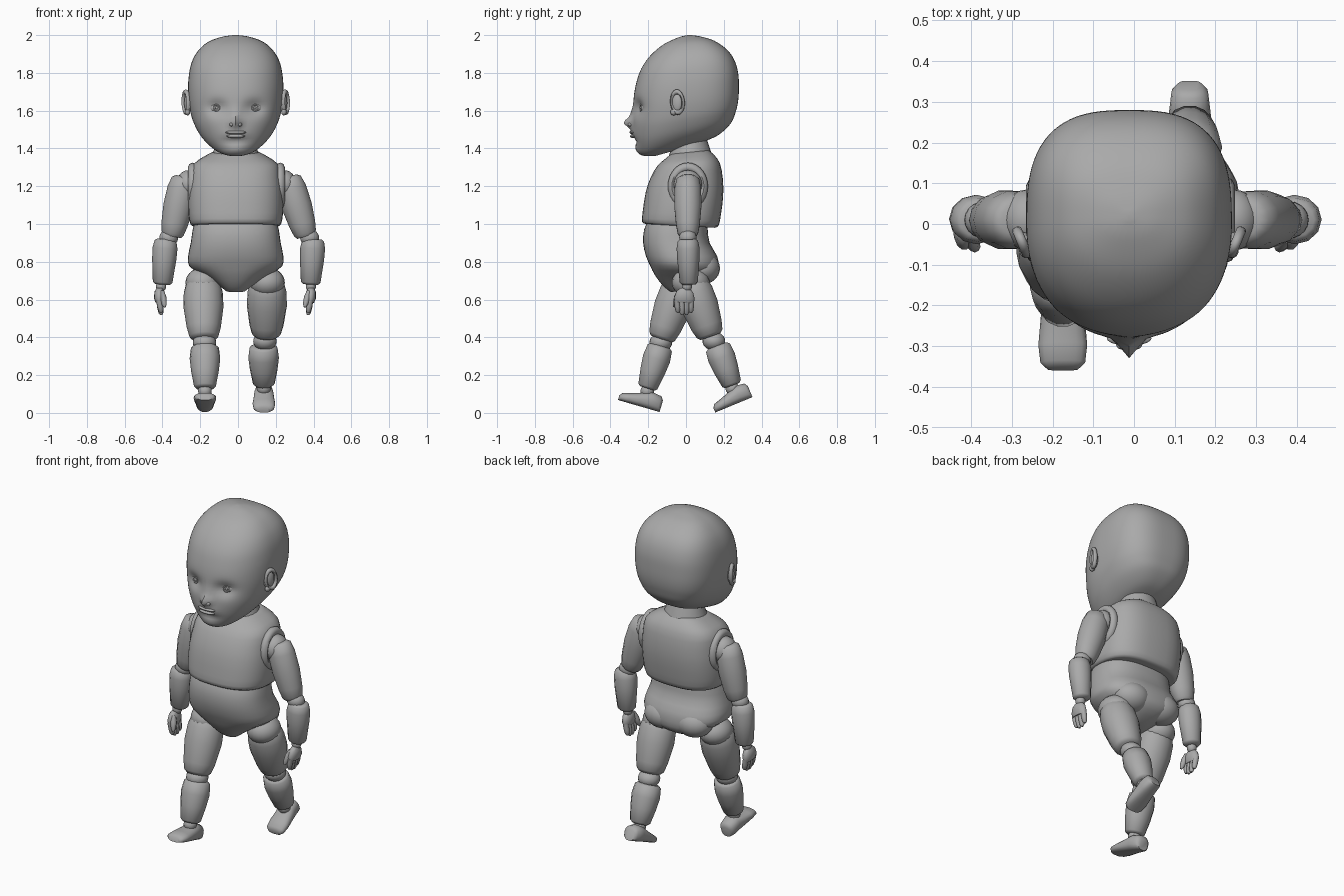
import bpy, bmesh, math
from mathutils import Matrix, Vector

if "Cube" in bpy.data.objects:
    bpy.data.objects.remove(bpy.data.objects["Cube"])

GREY = (0.4, 0.4, 0.4, 1)
grey = bpy.data.materials.new("matte grey")
grey.use_nodes = True
grey.diffuse_color = GREY
grey.node_tree.nodes["Principled BSDF"].inputs["Base Color"].default_value = GREY


def finish(name, bm, angle=50):
    bmesh.ops.recalc_face_normals(bm, faces=bm.faces)
    mesh = bpy.data.meshes.new(name)
    bm.to_mesh(mesh)
    bm.free()
    mesh.materials.append(grey)
    obj = bpy.data.objects.new(name, mesh)
    bpy.context.collection.objects.link(obj)
    bpy.ops.object.select_all(action="DESELECT")
    obj.select_set(True)
    bpy.context.view_layer.objects.active = obj
    bpy.ops.object.shade_smooth_by_angle(angle=math.radians(angle))
    return obj


def smooth_rings(rings, steps):
    """Catmull-Rom interpolation between cross-sections."""
    out = []
    for i in range(len(rings) - 1):
        a, b, c, d = (rings[min(max(i + k, 0), len(rings) - 1)] for k in (-1, 0, 1, 2))
        for s in range(steps):
            t = s / steps
            out.append([q + t / 2 * (r - p + t * (2*p - 5*q + 4*r - e + t * (3*(q - r) + e - p)))
                        for p, q, r, e in zip(a, b, c, d)])
    return out + [rings[-1]]


def loft(name, rings, matrix=Matrix(), front=2.0, back=2.0, seg=20, steps=1, sculpt=None):
    """Rings are (z, centre x, centre y, radius x, radius y, tilt)."""
    bm = bmesh.new()
    loops = []
    for z, cx, cy, rx, ry, tilt in smooth_rings(rings, steps):
        loop = []
        for i in range(seg):
            a = math.tau * i / seg
            c, s = math.cos(a), math.sin(a)
            p = 2 / (front if s < 0 else back)
            u = math.copysign(abs(c) ** p, c)
            v = math.copysign(abs(s) ** p, s)
            loop.append(bm.verts.new(matrix @ Vector((cx + rx * u, cy + ry * v, z + tilt * v))))
        loops.append(loop)
    for lo, hi in zip(loops, loops[1:]):
        for i in range(seg):
            j = (i + 1) % seg
            bm.faces.new((lo[i], lo[j], hi[j], hi[i]))
    bm.faces.new(loops[0])
    bm.faces.new(loops[-1])
    if sculpt:
        for v in bm.verts:
            sculpt(v.co)
    return finish(name, bm)


def body(name, profile, cx, **kw):
    """Profile rows are front (y, z), back (y, z) and half width."""
    rings = [((zf + zb) / 2, cx, (yf + yb) / 2, w, (yb - yf) / 2, (zb - zf) / 2)
             for yf, zf, yb, zb, w in profile]
    return loft(name, rings, **kw)


def limb(name, a, b, profile, depth=1.0, flat=False, **kw):
    """Tapered part from a to b; profile rows are (fraction, half width[, half height])."""
    a, b = Vector(a), Vector(b)
    z = (b - a).normalized()
    x = (Vector((1, 0, 0)) - z * z.x).normalized()
    m = Matrix((x, z.cross(x), z)).transposed().to_4x4()
    m.translation = a
    rings = []
    for row in profile:
        h = row[2] if len(row) > 2 else row[1] * depth
        rings.append((row[0] * (b - a).length, 0, h if flat else 0, row[1], h, 0))
    return loft(name, rings, m, **kw)


def ball(name, at, size, turn=0):
    bm = bmesh.new()
    m = Matrix.Translation(at) @ Matrix.Rotation(turn, 4, "Z") @ Matrix.Diagonal((*size, 1))
    bmesh.ops.create_uvsphere(bm, u_segments=20, v_segments=14, radius=1, matrix=m)
    return finish(name, bm)


def hoop(name, at, rot, size, thick):
    bpy.ops.mesh.primitive_torus_add(major_segments=28, minor_segments=8,
                                     major_radius=1, minor_radius=thick)
    obj = bpy.context.object
    obj.name = name
    obj.data.transform(Matrix.Translation(at) @ rot @ Matrix.Diagonal((*size, 1)))
    obj.data.materials.append(grey)
    bpy.ops.object.shade_smooth_by_angle(angle=math.radians(50))


# Head with sculpted nose, sockets, cheeks and chin
MID = -0.012
BUMPS = [(0, 1.535, -0.045, 0.026, 0.026), (0, 1.58, -0.012, 0.02, 0.04),
         (0.1, 1.615, 0.03, 0.055, 0.04), (-0.1, 1.615, 0.03, 0.055, 0.04),
         (0, 1.48, -0.012, 0.06, 0.03), (0, 1.44, 0.012, 0.06, 0.014),
         (0, 1.39, -0.01, 0.05, 0.025)]


def face(co):
    if co.y < -0.1:
        co.y += sum(d * math.exp(-((co.x - MID - x) / w) ** 2 - ((co.z - z) / h) ** 2)
                    for x, z, d, w, h in BUMPS)


body("head", [(-0.16, 1.36, 0.08, 1.43, 0.05), (-0.235, 1.365, 0.17, 1.47, 0.12),
              (-0.265, 1.42, 0.235, 1.53, 0.185), (-0.28, 1.5, 0.262, 1.59, 0.225),
              (-0.282, 1.58, 0.276, 1.65, 0.244), (-0.278, 1.66, 0.28, 1.72, 0.252),
              (-0.265, 1.74, 0.276, 1.8, 0.25), (-0.238, 1.82, 0.255, 1.87, 0.236),
              (-0.19, 1.89, 0.215, 1.925, 0.205), (-0.12, 1.95, 0.15, 1.97, 0.15),
              (-0.04, 1.988, 0.08, 1.992, 0.075), (0.01, 2.0, 0.03, 2.0, 0.01)],
     MID, front=2.25, back=2.8, seg=80, steps=5, sculpt=face)

UPRIGHT = Matrix.Rotation(math.pi / 2, 4, "X")
for side, s in (("right", -1), ("left", 1)):
    # Eyes: ball, iris rim, pupil and lids
    ex = MID + s * 0.102
    ball(side + "_eyeball", (ex, -0.206, 1.615), (0.042, 0.034, 0.034))
    turn = Matrix.Rotation(s * 0.25, 4, "Z") @ UPRIGHT
    hoop(side + "_eyelids", (ex, -0.23, 1.615), turn, (0.05, 0.031, 0.03), 0.2)
    hoop(side + "_iris", (ex, -0.239, 1.615), turn, (0.017, 0.017, 0.017), 0.2)
    ball(side + "_pupil", (ex, -0.238, 1.615), (0.007, 0.007, 0.007))
    # Ears: flared shell with a raised rim
    flare = Matrix.Rotation(s * -0.4, 4, "Z") @ Matrix.Rotation(s * 0.1, 4, "X") \
        @ Matrix.Rotation(math.pi / 2, 4, "Y")
    hoop(side + "_ear_rim", (MID + s * 0.263, -0.045, 1.645), flare, (0.055, 0.033, 0.05), 0.24)
    ball(side + "_ear_shell", (MID + s * 0.252, -0.05, 1.64), (0.018, 0.033, 0.052), s * -0.4)
    ball(side + "_ear_lobe", (MID + s * 0.255, -0.065, 1.592), (0.014, 0.018, 0.017))
    # Nostril wings
    ball(side + "_nostril", (MID + s * 0.019, -0.292, 1.527), (0.014, 0.016, 0.011))

# Mouth
ball("upper_lip", (MID, -0.281, 1.485), (0.055, 0.018, 0.01))
ball("lower_lip", (MID, -0.279, 1.465), (0.05, 0.018, 0.01))

# Neck, chest and pelvis
body("neck", [(-0.1, 1.33, 0.14, 1.36, 0.13), (-0.07, 1.43, 0.11, 1.45, 0.1)], MID, seg=24)
body("chest", [(-0.21, 1.0, 0.15, 0.98, 0.225), (-0.232, 1.01, 0.172, 0.99, 0.24),
               (-0.23, 1.06, 0.185, 1.05, 0.25), (-0.213, 1.17, 0.197, 1.15, 0.25),
               (-0.185, 1.25, 0.195, 1.24, 0.24), (-0.15, 1.31, 0.18, 1.32, 0.225),
               (-0.11, 1.345, 0.15, 1.365, 0.17), (-0.08, 1.37, 0.12, 1.39, 0.12)],
     MID, front=2.5, back=2.7, seg=40, steps=2)
body("pelvis", [(-0.08, 0.64, 0.02, 0.65, 0.05), (-0.12, 0.67, 0.11, 0.68, 0.09),
                (-0.165, 0.73, 0.165, 0.72, 0.17), (-0.19, 0.78, 0.175, 0.77, 0.245),
                (-0.212, 0.83, 0.165, 0.83, 0.252), (-0.227, 0.9, 0.125, 0.9, 0.238),
                (-0.222, 0.97, 0.115, 0.97, 0.228), (-0.2, 1.02, 0.11, 1.02, 0.215)],
     MID, front=2.4, back=2.5, seg=40, steps=2)
for side, x in (("right", -0.115), ("left", 0.09)):
    ball(side + "_buttock", (x, 0.085, 0.765), (0.11, 0.095, 0.085))

# Arms: shoulder, elbow, wrist and hand-tip points for each side
ARMS = {"right": [(-0.262, 0.01, 1.23), (-0.35, 0.01, 0.935), (-0.383, 0.01, 0.92),
                  (-0.4, 0.015, 0.68), (-0.415, -0.005, 0.66), (-0.418, -0.01, 0.585)],
        "left": [(0.245, 0.01, 1.23), (0.36, 0.01, 0.935), (0.398, 0.01, 0.92),
                 (0.384, 0.015, 0.68), (0.388, -0.005, 0.66), (0.383, -0.01, 0.585)]}
UPPER = [(0, 0.045), (0.04, 0.066), (0.2, 0.078), (0.5, 0.08), (0.8, 0.07), (0.95, 0.06), (1, 0.048)]
FORE = [(0, 0.045), (0.04, 0.058), (0.2, 0.066), (0.45, 0.064), (0.95, 0.052), (1, 0.04)]
for side, (sh, el, fo, wr, ha, tip) in ARMS.items():
    s = 1 if side == "left" else -1
    hoop(side + "_armhole_rim", (sh[0] - s * 0.022, 0.01, 1.2),
         Matrix.Rotation(math.pi / 2, 4, "Y"), (0.1, 0.085, 0.1), 0.25)
    ball(side + "_shoulder", (sh[0], 0.01, 1.21), (0.065, 0.075, 0.075))
    limb(side + "_upper_arm", (sh[0] + s * 0.02, 0.01, 1.25), el, UPPER, 0.92, seg=14)
    ball(side + "_elbow", [(p + q) / 2 for p, q in zip(el, fo)], (0.05, 0.046, 0.045))
    limb(side + "_forearm", fo, wr, FORE, 0.92, seg=12)
    ball(side + "_wrist", [(p + q) / 2 for p, q in zip(wr, ha)], (0.027, 0.027, 0.03))
    limb(side + "_palm", ha, tip, [(0, 0.016, 0.025), (0.25, 0.026, 0.045),
                                   (0.7, 0.028, 0.056), (1, 0.02, 0.05)], seg=14)
    for i in range(4):
        y = 0.028 - i * 0.025
        top = (tip[0], y, 0.6)
        end = (tip[0] - s * 0.012, y * 0.9, 0.53 - 0.012 * (i in (1, 2)))
        limb(f"{side}_finger_{i + 1}", top, end,
             [(0, 0.016), (0.5, 0.016), (0.85, 0.013), (1, 0.006)], seg=8)
    limb(side + "_thumb", (ha[0] - s * 0.012, -0.035, 0.645), (tip[0] - s * 0.03, -0.062, 0.56),
         [(0, 0.012), (0.4, 0.018), (0.8, 0.014), (1, 0.006)], seg=8)

# Legs: hip, thigh end, shin ends, heel and toe for each stride pose
LEGS = {"right": [(-0.185, -0.02, 0.7), (-0.18, -0.132, 0.39), (-0.175, -0.135, 0.355),
                  (-0.175, -0.205, 0.13), (-0.175, -0.14, 0.004), (-0.175, -0.36, 0.068)],
        "left": [(0.155, 0.025, 0.7), (0.15, 0.13, 0.405), (0.135, 0.165, 0.355),
                 (0.137, 0.245, 0.145), (0.137, 0.352, 0.083), (0.137, 0.155, 0.002)]}
THIGH = [(0, 0.075), (0.05, 0.09), (0.2, 0.103), (0.45, 0.106), (0.8, 0.09), (0.95, 0.077), (1, 0.06)]
SHIN = [(0, 0.058), (0.05, 0.074), (0.3, 0.081), (0.6, 0.073), (0.95, 0.058), (1, 0.045)]
FOOT = [(0, 0.03, 0.032), (0.06, 0.045, 0.042), (0.3, 0.051, 0.046), (0.5, 0.055, 0.037),
        (0.75, 0.06, 0.028), (0.94, 0.055, 0.022), (1, 0.038, 0.013)]
for side, (hip, knee, shin, ankle, heel, toe) in LEGS.items():
    ball(side + "_hip", (hip[0], hip[1], 0.69), (0.093, 0.1, 0.08))
    limb(side + "_thigh", hip, knee, THIGH, 0.95, seg=18)
    ball(side + "_knee", [(p + q) / 2 for p, q in zip(knee, shin)], (0.062, 0.06, 0.05))
    limb(side + "_shin", shin, ankle, SHIN, 0.93, seg=14)
    ball(side + "_ankle", (ankle[0], ankle[1], ankle[2] - 0.015), (0.036, 0.036, 0.036))
    limb(side + "_foot", heel, toe, FOOT, flat=True, front=2.8, back=2.3, seg=18)
